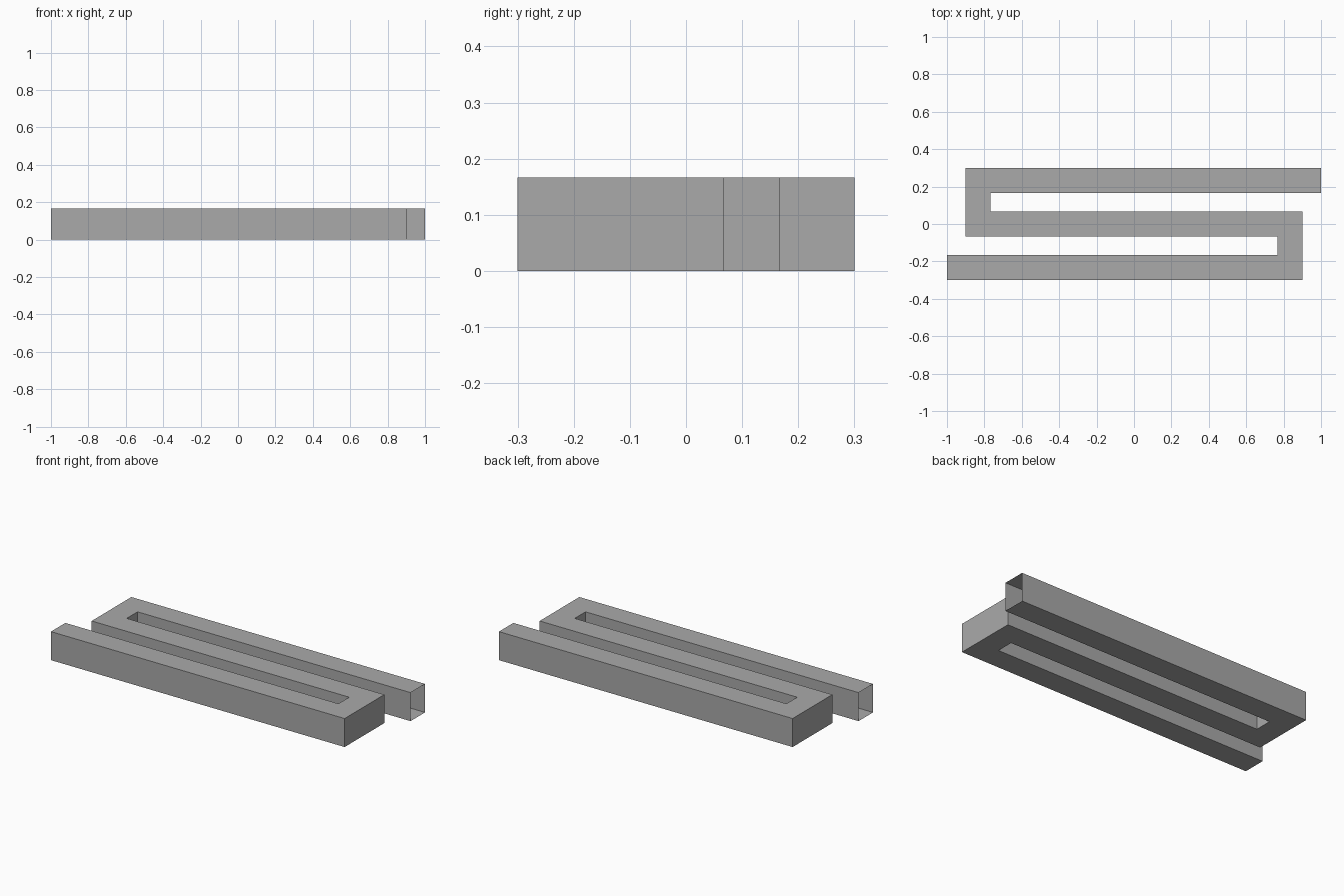
import bpy
import bmesh
from mathutils import Vector

cube = bpy.data.objects.get("Cube")
if cube:
    bpy.data.objects.remove(cube, do_unlink=True)

WIDTH, HEIGHT = 0.1333, 0.1667

# Plain grey for the whole duct
grey = bpy.data.materials.new("plain_grey")
grey.use_nodes = True
colour = (0.4, 0.4, 0.4, 1)
grey.diffuse_color = colour
grey.node_tree.nodes["Principled BSDF"].inputs["Base Color"].default_value = colour

# Centre line: half the path, completed by a half turn about z
half = [Vector((-1, -0.2333, 0)), Vector((0.8333, -0.2333, 0)), Vector((0.8333, 0, 0))]
path = half + [-p for p in reversed(half)]


def left_of(a, b):
    """Unit vector to the left of the step from a to b."""
    return Vector((0, 0, 1)).cross((b - a).normalized())


# Sweep a rectangular section along the path, mitred at the square bends
bm = bmesh.new()
up = Vector((0, 0, HEIGHT))
rings = []
for i, point in enumerate(path):
    side = Vector()
    if i > 0:
        side += left_of(path[i - 1], point)
    if i < len(path) - 1:
        side += left_of(point, path[i + 1])
    side *= WIDTH / 2
    corners = (point - side, point + side, point + side + up, point - side + up)
    rings.append([bm.verts.new(c) for c in corners])

# Four walls per run; both ends of the duct stay open
for near, far in zip(rings, rings[1:]):
    for k in range(4):
        n = (k + 1) % 4
        bm.faces.new((near[k], near[n], far[n], far[k]))

mesh = bpy.data.meshes.new("serpentine_duct")
bm.to_mesh(mesh)
bm.free()
mesh.materials.append(grey)
duct = bpy.data.objects.new("serpentine_duct", mesh)
bpy.context.collection.objects.link(duct)
